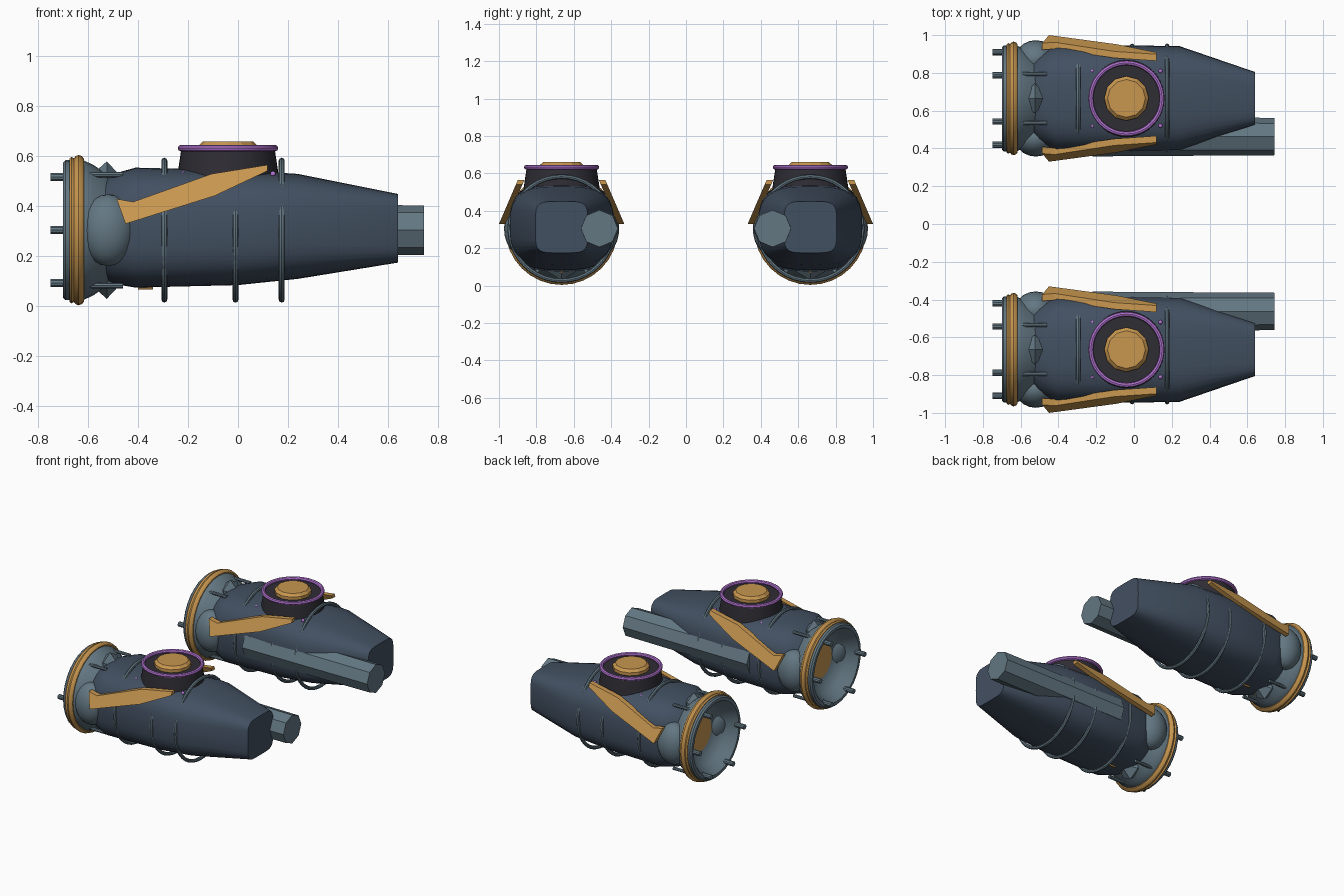
import bpy, bmesh
from math import sin, cos, pi, radians, copysign
from mathutils import Vector

cube = bpy.data.objects.get("Cube")
if cube:
    bpy.data.objects.remove(cube)


def material(name, rgb):
    m = bpy.data.materials.new(name)
    m.use_nodes = True
    m.diffuse_color = (*rgb, 1)
    m.node_tree.nodes["Principled BSDF"].inputs["Base Color"].default_value = (*rgb, 1)
    return m


SLATE = material("slate", (0.055, 0.08, 0.12))
STEEL = material("steel", (0.125, 0.185, 0.225))
GOLD = material("gold", (0.58, 0.31, 0.08))
BLACK = material("black", (0.028, 0.026, 0.034))
PURPLE = material("purple", (0.46, 0.18, 0.66))
MID_Y, MID_Z = 0.665, 0.305


def finish(bm, name, mat, smooth=True):
    bmesh.ops.remove_doubles(bm, verts=bm.verts, dist=1e-5)
    bmesh.ops.recalc_face_normals(bm, faces=bm.faces)
    mesh = bpy.data.meshes.new(name)
    bm.to_mesh(mesh)
    bm.free()
    mesh.materials.append(mat)
    obj = bpy.data.objects.new(name, mesh)
    bpy.context.collection.objects.link(obj)
    if smooth:
        bpy.ops.object.select_all(action="DESELECT")
        obj.select_set(True)
        bpy.context.view_layer.objects.active = obj
        bpy.ops.object.shade_smooth_by_angle(angle=radians(35))
    return obj


def loft(bm, rings, cap=True, loop=False):
    rows = [[bm.verts.new(p) for p in ring] for ring in rings]
    n = len(rows[0])
    pairs = list(zip(rows, rows[1:])) + ([(rows[-1], rows[0])] if loop else [])
    for a, b in pairs:
        for i in range(n):
            j = (i + 1) % n
            bm.faces.new((a[i], a[j], b[j], b[i]))
    if cap and not loop:
        bm.faces.new(rows[0])
        bm.faces.new(rows[-1])


def lathe(name, profile, center, mat, axis="X", segs=32, loop=False, cap=True, turn=0, smooth=True):
    """Revolve (distance along axis, radius) pairs around the axis."""
    rings = []
    for d, r in profile:
        ring = []
        for i in range(segs):
            a = 2 * pi * i / segs + turn
            u, v = max(r, 1e-7) * cos(a), max(r, 1e-7) * sin(a)
            ring.append(Vector(center) + Vector((d, u, v) if axis == "X" else (u, v, d)))
        rings.append(ring)
    bm = bmesh.new()
    loft(bm, rings, cap, loop)
    return finish(bm, name, mat, smooth)


def hoop(name, center, radius, thick, mat, axis="X", segs=40):
    profile = [(thick * cos(k * pi / 4), radius + thick * sin(k * pi / 4)) for k in range(8)]
    return lathe(name, profile, center, mat, axis, segs, loop=True)


def ball(name, center, radii, mat):
    bm = bmesh.new()
    bmesh.ops.create_uvsphere(bm, u_segments=20, v_segments=12, radius=1)
    for v in bm.verts:
        v.co = Vector(center) + Vector([c * r for c, r in zip(v.co, radii)])
    return finish(bm, name, mat)


def hull(name, cy):
    """Rounded-square body: x, bottom, top, half width, squareness."""
    sections = [(-0.56, 0.12, 0.49, 0.19, 2.4), (-0.5, 0.09, 0.53, 0.24, 2.7),
                (-0.41, 0.075, 0.555, 0.277, 3), (0, 0.085, 0.545, 0.28, 3),
                (0.24, 0.11, 0.53, 0.277, 3), (0.64, 0.175, 0.45, 0.14, 5)]
    rings = []
    for x, low, high, half, power in sections:
        ring = []
        for i in range(32):
            c, s = cos(i * pi / 16), sin(i * pi / 16)
            y = copysign(abs(c) ** (2 / power), c) * half
            z = copysign(abs(s) ** (2 / power), s) * (high - low) / 2
            ring.append((x, cy + y, (high + low) / 2 + z))
        rings.append(ring)
    bm = bmesh.new()
    loft(bm, rings)
    finish(bm, name, SLATE)


# Side blade outline in x, z; the plate leans inward as it rises
BLADE = [(-0.486, 0.43), (-0.42, 0.418), (-0.106, 0.53), (0.118, 0.566),
         (0.118, 0.542), (-0.094, 0.442), (-0.45, 0.33)]


def blade(name, cy, side):
    rings = []
    for depth in (0, 0.035):
        rings.append([(x, cy + side * (0.335 - depth - (z - 0.33) * 0.43), z) for x, z in BLADE])
    bm = bmesh.new()
    loft(bm, rings)
    finish(bm, name, GOLD, smooth=False)


def nacelle(label, sign):
    cy = sign * MID_Y
    mid = (0, cy, MID_Z)
    hull(label + "_hull", cy)

    # Hollow exhaust bell with gold core and collar
    lathe(label + "_exhaust_bell",
          [(-0.52, 0.22), (-0.58, 0.262), (-0.62, 0.28), (-0.69, 0.28), (-0.7, 0.27),
           (-0.7, 0.25), (-0.68, 0.235), (-0.63, 0.205), (-0.59, 0.165), (-0.575, 0.125)],
          mid, STEEL, cap=False)
    lathe(label + "_exhaust_core", [(-0.574, 0.13), (-0.576, 0)], mid, GOLD, cap=False)
    lathe(label + "_exhaust_collar",
          [(-0.675, 0.27), (-0.675, 0.285), (-0.667, 0.293), (-0.656, 0.288), (-0.65, 0.296),
           (-0.638, 0.301), (-0.624, 0.296), (-0.616, 0.285), (-0.616, 0.27)],
          mid, GOLD, loop=True)

    # Five prongs on the rim, one hexagon place left empty
    for k in (0, 1, 3, 4, 5):
        a = k * pi / 3
        lathe(f"{label}_rim_prong_{k}", [(-0.75, 0.017), (-0.68, 0.017)],
              (0, cy + 0.245 * cos(a), MID_Z + 0.245 * sin(a)), STEEL, segs=10)

    # Side domes, blades, neck gems and neck rods
    for side in (-1, 1):
        tag = "outer" if side == sign else "inner"
        ball(f"{label}_{tag}_dome", (-0.52, cy + side * 0.21, MID_Z), (0.11, 0.098, 0.143), STEEL)
        blade(f"{label}_{tag}_blade", cy, side)
        level = "upper" if side > 0 else "lower"
        lathe(f"{label}_{level}_neck_gem", [(-0.055, 0.05), (-0.01, 0.09), (0.06, 0.015)],
              (-0.515, cy, MID_Z + side * 0.185), STEEL, segs=6, turn=pi / 6, smooth=False)
        for out in (-1, 1):
            lathe(f"{label}_{level}_neck_rod_{out + 2}", [(-0.6, 0.011), (-0.46, 0.011)],
                  (0, cy + out * 0.13, MID_Z + side * 0.222), STEEL, segs=8)

    # Ribs that break the surface on the flat sides
    for i, x in enumerate((-0.295, -0.01, 0.175)):
        hoop(f"{label}_rib_{i + 1}", (x, cy, MID_Z), 0.278, 0.012, STEEL)

    # Round turret on top
    top = (-0.04, cy, 0)
    lathe(label + "_turret_base", [(0.48, 0.206), (0.53, 0.202), (0.622, 0.188)], top, BLACK, "Z", 40)
    hoop(label + "_turret_ring", (-0.04, cy, 0.633), 0.188, 0.013, PURPLE, "Z", 48)
    lathe(label + "_turret_cap", [(0.61, 0.118), (0.643, 0.118), (0.66, 0.1)], top,
          GOLD, "Z", 12, smooth=False)
    for dx in (-1, 1):
        for dy in (-1, 1):
            ball(f"{label}_stud_{dx + 2}_{dy + 2}", (-0.04 + dx * 0.18, cy + dy * 0.145, 0.53),
                 (0.011,) * 3, PURPLE)

    # Eight-sided barrel on the inner flank
    lathe(label + "_barrel", [(-0.22, 0.105), (0.745, 0.099)],
          (0, sign * 0.463, MID_Z), STEEL, segs=8, smooth=False)

    # Small belly strip
    lathe(label + "_belly_strip", [(-0.4, 0.008), (-0.34, 0.008)], (0, cy, 0.075),
          GOLD, segs=6, smooth=False)


nacelle("back", 1)
nacelle("front", -1)
